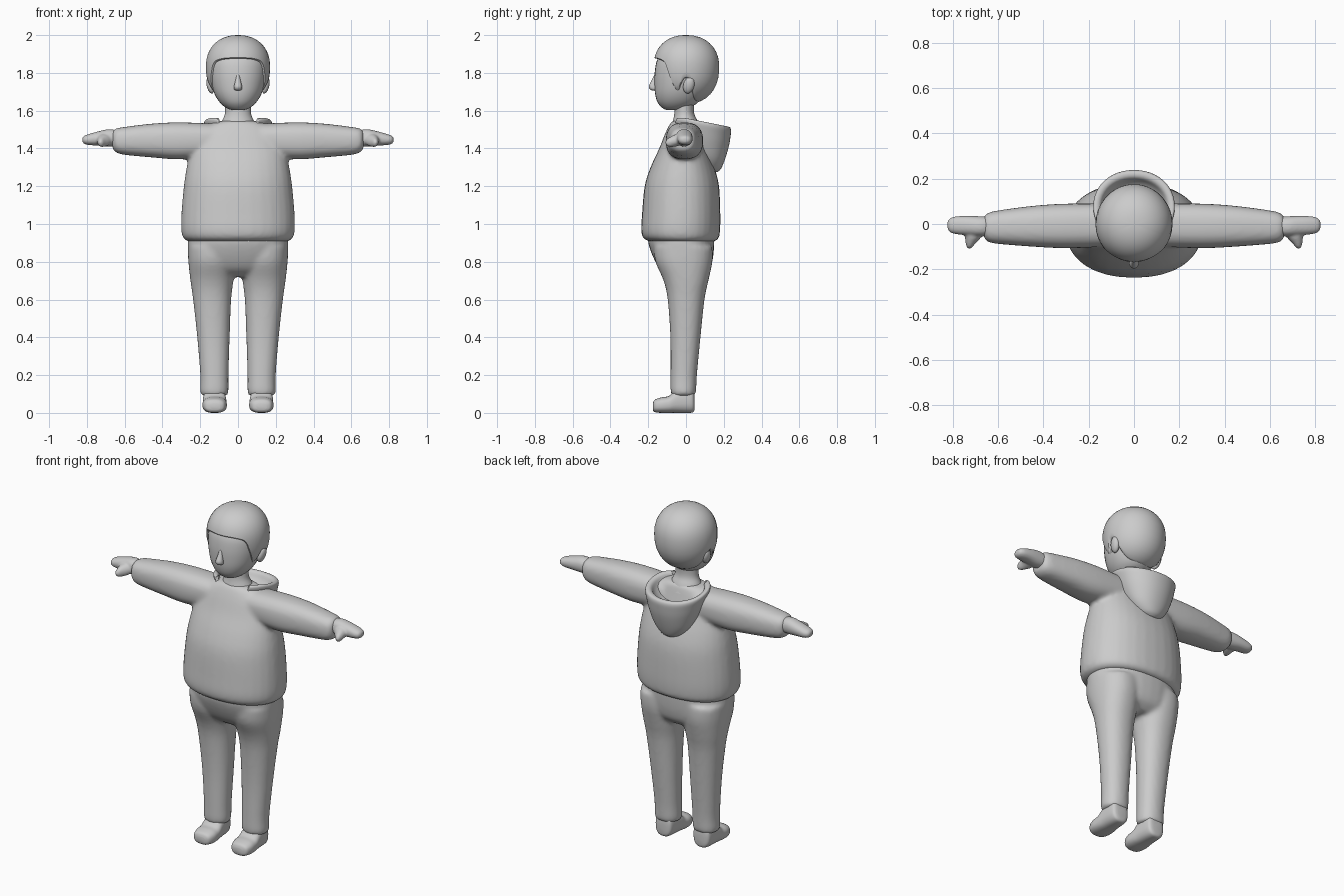
import bpy, bmesh, math
from mathutils import Matrix, Vector

if "Cube" in bpy.data.objects:
    bpy.data.objects.remove(bpy.data.objects["Cube"], do_unlink=True)

grey = bpy.data.materials.new("plain grey")
grey.use_nodes = True
grey.diffuse_color = (0.6, 0.6, 0.6, 1)
grey.node_tree.nodes["Principled BSDF"].inputs["Base Color"].default_value = grey.diffuse_color


def smooth_rows(rows, steps=4):
    """Catmull-Rom interpolation between the given rows."""
    rows = [Vector(r) for r in rows]
    out = []
    for i in range(len(rows) - 1):
        a, b, c, d = rows[max(i - 1, 0)], rows[i], rows[i + 1], rows[min(i + 2, len(rows) - 1)]
        for k in range(steps):
            t = k / steps
            out.append(b + (c - a) * (t / 2) + (a * 2 - b * 5 + c * 4 - d) * (t * t / 2)
                       + (b * 3 - a - c * 3 + d) * (t ** 3 / 2))
    return out + [rows[-1]]


def skin(bm, rings, cap_start=True, cap_end=True):
    """Join rings of points into a tube, closing the ends."""
    rings = [[bm.verts.new(p) for p in ring] for ring in rings]
    n = len(rings[0])
    for lo, hi in zip(rings, rings[1:]):
        for i in range(n):
            j = (i + 1) % n
            bm.faces.new((lo[i], lo[j], hi[j], hi[i]))
    if cap_start:
        bm.faces.new(rings[0])
    if cap_end:
        bm.faces.new(rings[-1])


def loft(bm, axis, rows, power=2.0, side=1, n=32):
    """Rows: position on axis, then low/high extents on the other two axes."""
    rings = []
    for t, u0, u1, v0, v1 in smooth_rows(rows):
        ring = []
        for i in range(n):
            a = math.tau * i / n
            c, s = math.cos(a), math.sin(a)
            u = (u0 + u1) / 2 + (u1 - u0) / 2 * math.copysign(abs(c) ** (2 / power), c)
            v = (v0 + v1) / 2 + (v1 - v0) / 2 * math.copysign(abs(s) ** (2 / power), s)
            x, y, z = {"x": (t, u, v), "y": (u, t, v), "z": (u, v, t)}[axis]
            ring.append((x * side, y, z))
        rings.append(ring)
    skin(bm, rings)


def even(rows):
    """Expand (z, half width, front, back) to full rows."""
    return [(z, -w, w, f, b) for z, w, f, b in rows]


def finish(name, bm, blend=False):
    bmesh.ops.recalc_face_normals(bm, faces=bm.faces)
    mesh = bpy.data.meshes.new(name)
    bm.to_mesh(mesh)
    bm.free()
    mesh.materials.append(grey)
    ob = bpy.data.objects.new(name, mesh)
    bpy.context.collection.objects.link(ob)
    bpy.ops.object.select_all(action="DESELECT")
    ob.select_set(True)
    bpy.context.view_layer.objects.active = ob
    if blend:  # fuse overlapping volumes into one soft surface
        mesh.polygons.foreach_set("use_smooth", [True] * len(mesh.polygons))
        fuse = ob.modifiers.new("fuse", "REMESH")
        fuse.mode, fuse.voxel_size, fuse.use_smooth_shade = "VOXEL", 0.011, True
        soft = ob.modifiers.new("soften", "SMOOTH")
        soft.factor, soft.iterations = 0.5, 8
    else:
        bpy.ops.object.shade_smooth_by_angle(angle=math.radians(50))
    return ob


# Sweater: body and both sleeves
bm = bmesh.new()
loft(bm, "z", even([
    (.905, .25, -.18, .14), (.92, .285, -.22, .17), (.96, .3, -.237, .18), (1.05, .3, -.233, .182),
    (1.2, .287, -.219, .175), (1.3, .272, -.188, .15), (1.4, .25, -.142, .11),
    (1.48, .215, -.11, .085), (1.53, .15, -.085, .07), (1.547, .08, -.07, .06)]), 2.2)
for side in (1, -1):
    loft(bm, "x", [
        (.1, -.1, .09, 1.36, 1.53), (.3, -.107, .09, 1.342, 1.538), (.45, -.1, .08, 1.352, 1.532),
        (.6, -.088, .06, 1.366, 1.514), (.648, -.078, .048, 1.38, 1.505),
        (.665, -.055, .03, 1.4, 1.49)], 2.5, side)
finish("sweater", bm, True)

# Trousers: hips and both legs
bm = bmesh.new()
loft(bm, "z", even([
    (.96, .262, -.2, .15), (.9, .267, -.2, .15), (.82, .262, -.172, .143),
    (.76, .24, -.135, .125), (.72, .18, -.08, .08)]), 2.2)
for side in (1, -1):
    loft(bm, "z", [
        (.88, .01, .266, -.17, .14), (.8, .012, .263, -.162, .14), (.7, .024, .252, -.119, .119),
        (.6, .036, .238, -.097, .098), (.4, .044, .216, -.083, .077), (.2, .05, .2, -.082, .058),
        (.12, .05, .2, -.082, .054), (.09, .056, .195, -.075, .048)], 2.2, side)
finish("trousers", bm, True)

# Shoes, hands and ears on each side
for side, label in ((1, "left"), (-1, "right")):
    bm = bmesh.new()
    loft(bm, "y", [
        (-.176, .095, .15, .015, .05), (-.165, .073, .175, .004, .07), (-.13, .06, .187, 0, .082),
        (-.09, .06, .187, 0, .09), (-.05, .063, .185, 0, .125), (.02, .07, .18, 0, .14),
        (.04, .08, .17, .006, .12), (.046, .1, .15, .02, .08)], 2.6, side)
    finish(label + "_shoe", bm)

    bm = bmesh.new()
    loft(bm, "x", [
        (.62, -.05, .03, 1.415, 1.49), (.68, -.055, .034, 1.41, 1.502), (.74, -.05, .036, 1.415, 1.49),
        (.79, -.044, .033, 1.418, 1.476), (.815, -.035, .024, 1.425, 1.466),
        (.824, -.018, .01, 1.437, 1.455)], 2.2, side)
    loft(bm, "y", [
        (-.02, .65, .76, 1.42, 1.48), (-.055, .672, .748, 1.41, 1.475), (-.085, .7, .744, 1.408, 1.46),
        (-.1, .712, .74, 1.413, 1.45), (-.108, .72, .734, 1.422, 1.44)], 2, side)
    hand = finish(label + "_hand", bm, True)
    hand.modifiers["fuse"].voxel_size = 0.006
    hand.modifiers["soften"].iterations = 4

    bm = bmesh.new()
    place = (Matrix.Translation((side * .146, .015, 1.735)) @ Matrix.Rotation(-.25, 4, "X")
             @ Matrix.Rotation(side * .2, 4, "Y") @ Matrix.Diagonal((.02, .029, .046, 1)))
    bmesh.ops.create_uvsphere(bm, u_segments=20, v_segments=12, radius=1, matrix=place)
    finish(label + "_ear", bm)

# Neck, head and nose
bm = bmesh.new()
loft(bm, "z", even([
    (1.5, .105, -.085, .08), (1.545, .085, -.07, .062), (1.58, .07, -.062, .045),
    (1.62, .068, -.06, .042), (1.68, .07, -.06, .05)]))
finish("neck", bm)

bm = bmesh.new()
loft(bm, "z", even([
    (1.603, .025, -.1, -.03), (1.612, .058, -.122, .01), (1.64, .093, -.148, .06),
    (1.68, .12, -.162, .09), (1.73, .138, -.167, .11), (1.8, .15, -.166, .13),
    (1.87, .148, -.152, .13), (1.93, .11, -.11, .1), (1.96, .05, -.05, .05)]), 2.1)
finish("head", bm)

bm = bmesh.new()
loft(bm, "z", even([
    (1.706, .008, -.178, -.15), (1.713, .02, -.191, -.15), (1.73, .021, -.197, -.15),
    (1.76, .014, -.182, -.15), (1.79, .008, -.168, -.15)]), n=16)
finish("nose", bm)

# Hair: shell running from a varying hairline up to the crown
hairline = smooth_rows([(0, 1.876), (.5, 1.872), (.85, 1.85), (1.02, 1.78), (1.22, 1.7), (1.36, 1.73),
                        (1.5, 1.77), (1.7, 1.765), (1.92, 1.68), (2.3, 1.652), (math.pi, 1.646)])


def hairline_height(angle):
    for (a, za), (b, zb) in zip(hairline, hairline[1:]):
        if angle <= b:
            return za + (zb - za) * (angle - a) / (b - a)
    return hairline[-1][1]


def hair_point(angle, lat, shrink=1.0):
    """Point on the rounded skull; angle runs from front, lat from -90 to 90 degrees."""
    c, s = math.cos(lat) ** .9, math.copysign(abs(math.sin(lat)) ** .9, lat)
    depth = .172 if math.cos(angle) > 0 else .176
    height = .17 if lat > 0 else .195
    return (math.sin(angle) * .17 * c * shrink, -math.cos(angle) * depth * c * shrink, 1.83 + height * s)


bm = bmesh.new()
levels, around = 16, 96
rings = [[] for _ in range(levels + 2)]
for i in range(around):
    angle = math.tau * i / around
    rise = hairline_height(min(angle, math.tau - angle)) - 1.83
    ratio = rise / (.17 if rise > 0 else .195)
    start = math.copysign(math.asin(min(abs(ratio), 1) ** (1 / .9)), rise)
    rings[0].append(hair_point(angle, start, .8))
    rings[1].append(hair_point(angle, start, .965))
    for k in range(levels):
        lat = start + (math.pi / 2 - .03 - start) * (k + .35) / (levels - .65)
        rings[k + 2].append(hair_point(angle, lat))
skin(bm, rings)
finish("hair", bm)

# Hood: hollow bowl hanging behind, its rim sloping back and dipping below the throat
bm = bmesh.new()
loft(bm, "z", even([
    (1.275, .03, .1, .165), (1.295, .07, .06, .185), (1.35, .115, .02, .205), (1.43, .15, -.04, .225),
    (1.5, .172, -.075, .236), (1.535, .18, -.085, .238), (1.548, .172, -.078, .228),
    (1.54, .15, -.06, .205), (1.5, .13, -.05, .18), (1.46, .09, -.03, .13), (1.45, .03, 0, .06)]), 2.1, n=48)
for v in bm.verts:
    slope = max(0, min(1, (v.co.z - 1.27) / .2))
    v.co.z += (.012 - .2 * max(v.co.y, 0)) * slope
    if abs(v.co.x) < .1 and v.co.y < 0:
        v.co.z -= .06
finish("hood", bm)
